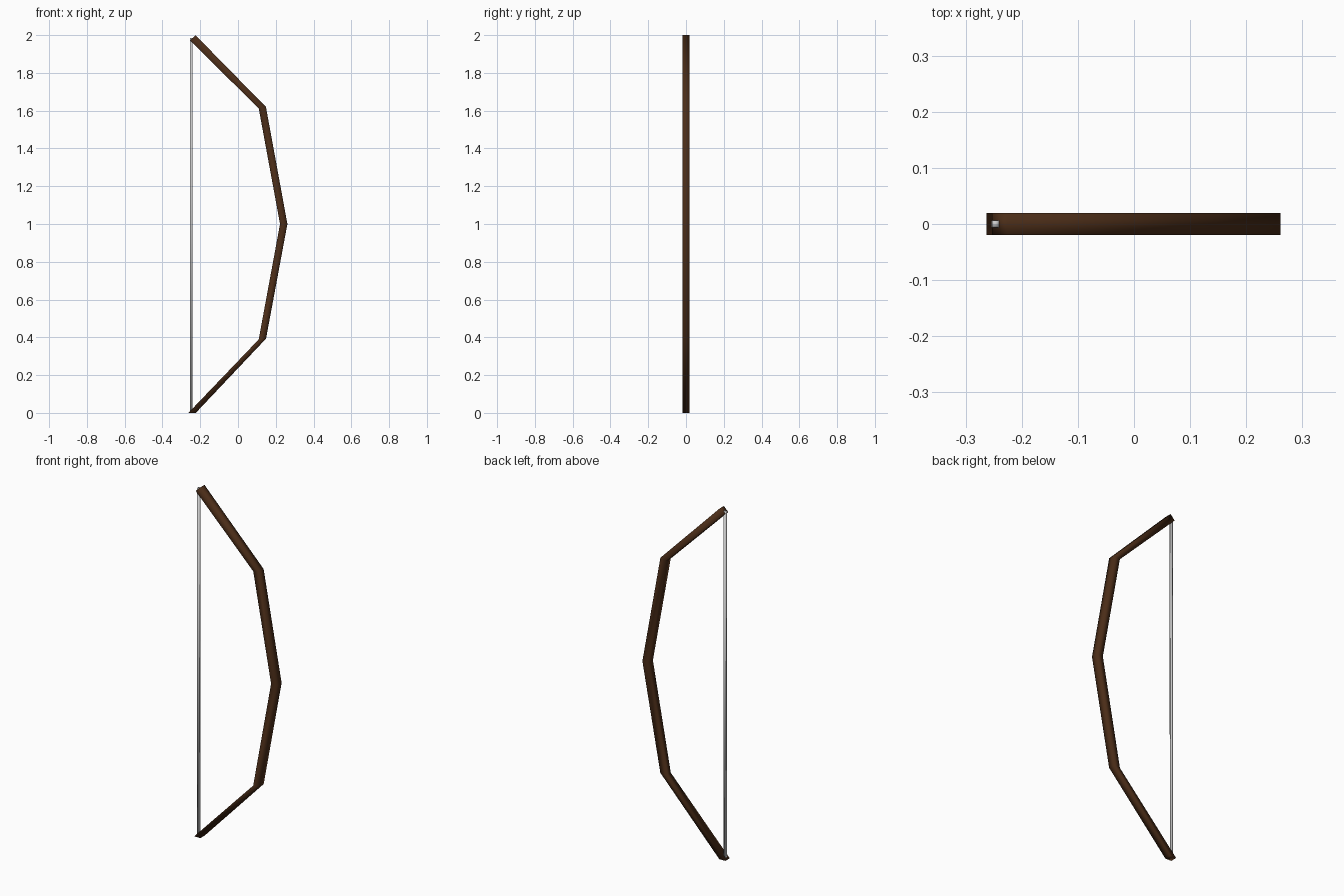
import bpy, bmesh, math
from mathutils import Vector

if "Cube" in bpy.data.objects:
    bpy.data.objects.remove(bpy.data.objects["Cube"])


def material(name, rgb):
    m = bpy.data.materials.new(name)
    m.diffuse_color = (*rgb, 1)
    m.use_nodes = True
    m.node_tree.nodes["Principled BSDF"].inputs["Base Color"].default_value = m.diffuse_color
    return m


def loft(name, rings, half, mat):
    # Square bar through rings given as (x, z, tilt of the ring in degrees)
    bm = bmesh.new()
    loops = []
    for x, z, tilt in rings:
        t = math.radians(tilt)
        u = Vector((math.cos(t), 0, math.sin(t))) * half
        v = Vector((0, half, 0))
        c = Vector((x, 0, z))
        loops.append([bm.verts.new(c + a * u + b * v)
                      for a, b in ((1, 1), (-1, 1), (-1, -1), (1, -1))])
    for low, high in zip(loops, loops[1:]):
        for i in range(4):
            j = (i + 1) % 4
            bm.faces.new((low[i], low[j], high[j], high[i]))
    bm.faces.new(loops[0][::-1])
    bm.faces.new(loops[-1])
    bmesh.ops.recalc_face_normals(bm, faces=bm.faces[:])
    # Soft shading runs over the bar's edges
    for f in bm.faces:
        f.smooth = True
    me = bpy.data.meshes.new(name)
    bm.to_mesh(me)
    bm.free()
    me.materials.append(mat)
    ob = bpy.data.objects.new(name, me)
    bpy.context.collection.objects.link(ob)


wood = material("dark_wood", (0.07, 0.026, 0.009))
cord = material("cord_grey", (0.62, 0.62, 0.6))

# Bow stave: one bent bar, flat cut at the foot, square cut at the tip
loft("bow_stave", [
    (-0.243, 0.0, 0),
    (0.129, 0.391, 6),
    (0.242, 1.0, 0),
    (0.129, 1.615, 14),
    (-0.239, 1.986, 45),
], 0.0195, wood)

# String between the two ends
loft("bow_string", [(-0.248, 0.005, 0), (-0.247, 1.985, 0)], 0.006, cord)
